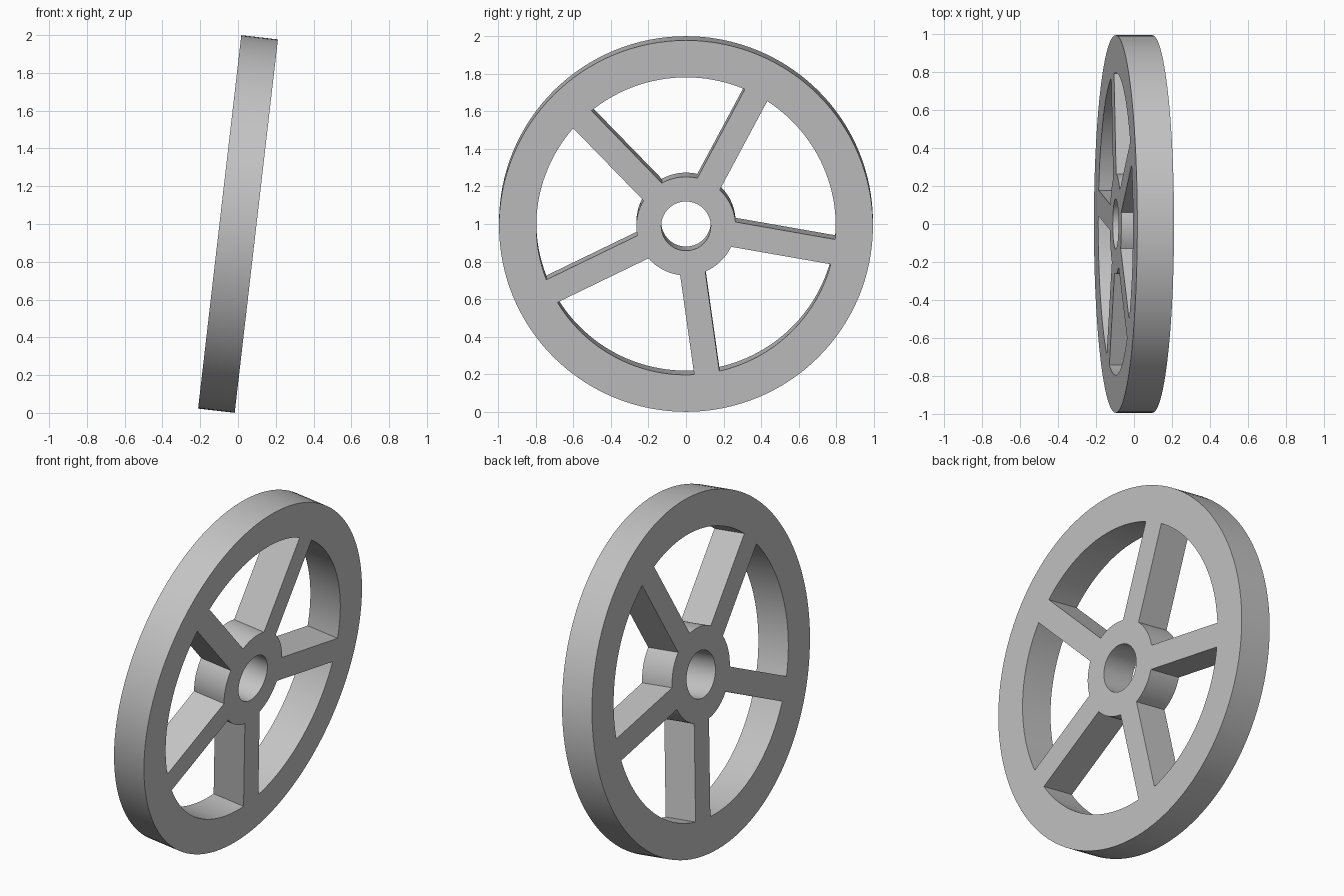
import bpy
import bmesh
from math import asin, cos, sin, radians, tau
from mathutils import Matrix

cube = bpy.data.objects.get("Cube")
if cube:
    bpy.data.objects.remove(cube)

RIM_OUTER, RIM_INNER = 0.995, 0.797
HUB_OUTER, BORE = 0.264, 0.132
WIDTH, SPOKE_WIDTH = 0.195, 0.135
SPOKES, FIRST_SPOKE = 5, radians(-10)
TILT = radians(6.6)


def arc(radius, start, end, steps):
    """Points along an arc, both ends included."""
    angles = [start + (end - start) * i / steps for i in range(steps + 1)]
    return [(radius * cos(a), radius * sin(a)) for a in angles]


def add_outline(curve, points):
    spline = curve.splines.new('POLY')
    spline.points.add(len(points) - 1)
    for p, (x, y) in zip(spline.points, points):
        p.co = (x, y, 0, 1)
    spline.use_cyclic_u = True


# Flat wheel outline: rim, bore and the windows between parallel-sided spokes
outline = bpy.data.curves.new("wheel_outline", 'CURVE')
outline.dimensions = '2D'
outline.fill_mode = 'BOTH'
outline.extrude = WIDTH / 2
add_outline(outline, arc(RIM_OUTER, 0, tau, 128)[:-1])
add_outline(outline, arc(BORE, 0, tau, 64)[:-1])
step = tau / SPOKES
outer_gap = asin(SPOKE_WIDTH / 2 / RIM_INNER)
inner_gap = asin(SPOKE_WIDTH / 2 / HUB_OUTER)
for i in range(SPOKES):
    a, b = FIRST_SPOKE + i * step, FIRST_SPOKE + (i + 1) * step
    window = arc(RIM_INNER, a + outer_gap, b - outer_gap, 24)
    window += arc(HUB_OUTER, b - inner_gap, a + inner_gap, 12)
    add_outline(outline, window)

# Turn the extruded outline into one solid mesh
wheel = bpy.data.objects.new("spoked_wheel", outline)
bpy.context.collection.objects.link(wheel)
bpy.ops.object.select_all(action='DESELECT')
wheel.select_set(True)
bpy.context.view_layer.objects.active = wheel
bpy.ops.object.convert(target='MESH')

# Stand it up with its axle along x, leaning toward +x
upright = Matrix(((0, 0, 1, 0), (1, 0, 0, 0), (0, 1, 0, 0), (0, 0, 0, 1)))
place = Matrix.Translation((0, 0, 1)) @ Matrix.Rotation(TILT, 4, 'Y') @ upright
bm = bmesh.new()
bm.from_mesh(wheel.data)
bmesh.ops.remove_doubles(bm, verts=bm.verts, dist=0.0001)
bmesh.ops.transform(bm, matrix=place, verts=bm.verts)
bmesh.ops.recalc_face_normals(bm, faces=bm.faces)
bm.to_mesh(wheel.data)
bm.free()
bpy.ops.object.shade_smooth_by_angle(angle=radians(30))

# Plain grey finish
grey = bpy.data.materials.new("light_grey")
grey.use_nodes = True
colour = (0.55, 0.55, 0.55, 1)
grey.diffuse_color = colour
grey.node_tree.nodes["Principled BSDF"].inputs["Base Color"].default_value = colour
wheel.data.materials.clear()
wheel.data.materials.append(grey)
